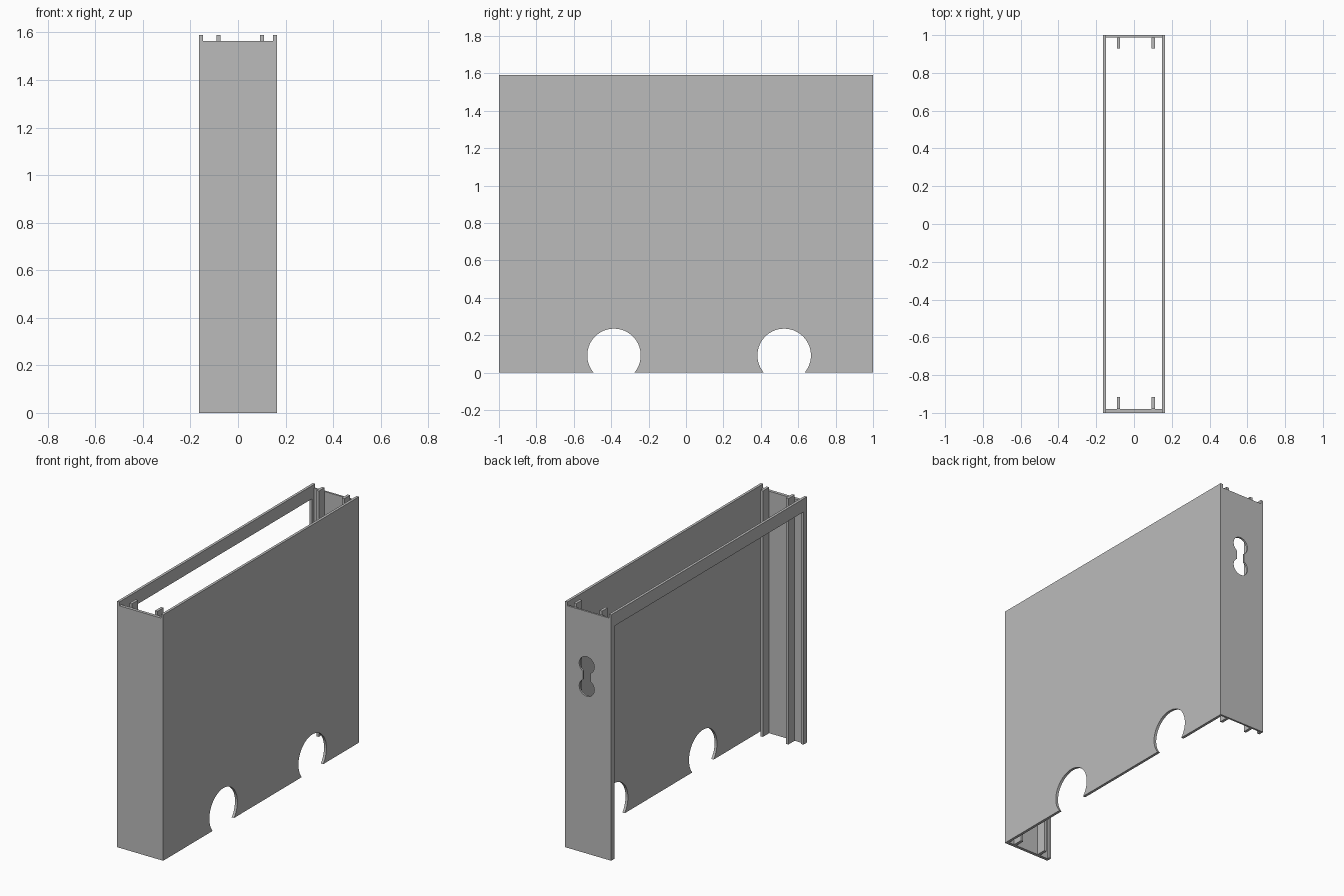
import bpy, bmesh, math
from mathutils import Vector

if "Cube" in bpy.data.objects:
    bpy.data.objects.remove(bpy.data.objects["Cube"], do_unlink=True)

GREY = (0.5, 0.5, 0.5, 1)
mat = bpy.data.materials.new("plain grey")
mat.use_nodes = True
mat.diffuse_color = GREY
mat.node_tree.nodes["Principled BSDF"].inputs["Base Color"].default_value = GREY

HALF_W, HALF_L, TOP = 0.165, 1.0, 1.59
WALL = 0.017
END_TOP = 1.565      # end walls stop a little below the side walls


def extrude_profile(name, points, axis, start, end):
    """Extrude a (horizontal, z) outline along x or y from start to end."""
    bm = bmesh.new()
    place = (lambda h, z: (start, h, z)) if axis == "x" else (lambda h, z: (h, start, z))
    face = bm.faces.new([bm.verts.new(place(h, z)) for h, z in points])
    side = bmesh.ops.extrude_face_region(bm, geom=[face])["geom"]
    step = Vector((end - start, 0, 0)) if axis == "x" else Vector((0, end - start, 0))
    bmesh.ops.translate(bm, vec=step, verts=[v for v in side if isinstance(v, bmesh.types.BMVert)])
    bmesh.ops.recalc_face_normals(bm, faces=bm.faces)
    mesh = bpy.data.meshes.new(name)
    bm.to_mesh(mesh)
    bm.free()
    mesh.materials.append(mat)
    obj = bpy.data.objects.new(name, mesh)
    bpy.context.collection.objects.link(obj)
    return obj


def rect(h0, h1, z0, z1):
    return [(h0, z0), (h1, z0), (h1, z1), (h0, z1)]


def arc(h, z, r, a0, a1, n=40):
    angles = [a0 + (a1 - a0) * i / n for i in range(n + 1)]
    return [(h + r * math.cos(a), z + r * math.sin(a)) for a in angles]


# Solid side wall with two round cable notches along its lower edge
R, CZ = 0.143, 0.092
dip = math.asin(CZ / R)
outline = [(-HALF_L, 0)]
for y in (-0.385, 0.525):
    outline += arc(y, CZ, R, math.pi + dip, -dip)
outline += [(HALF_L, 0), (HALF_L, TOP), (-HALF_L, TOP)]
extrude_profile("left_side_wall", outline, "x", HALF_W - WALL, HALF_W)

# Open side: narrow posts joined by a top rail
POST, RAIL = HALF_L - 0.035, TOP - 0.085
frame = [(-HALF_L, 0), (-POST, 0), (-POST, RAIL), (POST, RAIL),
         (POST, 0), (HALF_L, 0), (HALF_L, TOP), (-HALF_L, TOP)]
extrude_profile("right_side_frame", frame, "x", -HALF_W, -HALF_W + WALL)

# End walls between the sides
inner = HALF_W - WALL
extrude_profile("front_wall", rect(-inner, inner, 0, END_TOP), "y", -HALF_L, -0.98)
back = extrude_profile("back_wall", rect(-inner, inner, 0, END_TOP), "y", 0.988, HALF_L)

# Double-round hanging hole cut through the back wall
r, neck, mid, gap = 0.054, 0.028, 1.145, 0.074
a = math.acos(neck / r)
hole = arc(0.01, mid + gap, r, -a, math.pi + a) + arc(0.01, mid - gap, r, math.pi - a, 2 * math.pi + a)
cutter = extrude_profile("hole_cutter", hole, "y", 0.95, 1.05)
cutter.hide_render = True
cut = back.modifiers.new("hanging_hole", "BOOLEAN")
cut.operation = "DIFFERENCE"
cut.solver = "EXACT"
cut.object = cutter
bpy.context.view_layer.objects.active = back
bpy.ops.object.modifier_apply(modifier=cut.name)
bpy.data.objects.remove(cutter, do_unlink=True)

# Full-height guide ribs inside both ends
for end, y0, y1 in (("front", -0.98, -0.917), ("back", 0.93, 0.988)):
    for side, x in (("right", -0.082), ("left", 0.101)):
        extrude_profile(f"{end}_{side}_rib", rect(x - 0.009, x + 0.009, 0, TOP), "y", y0, y1)
